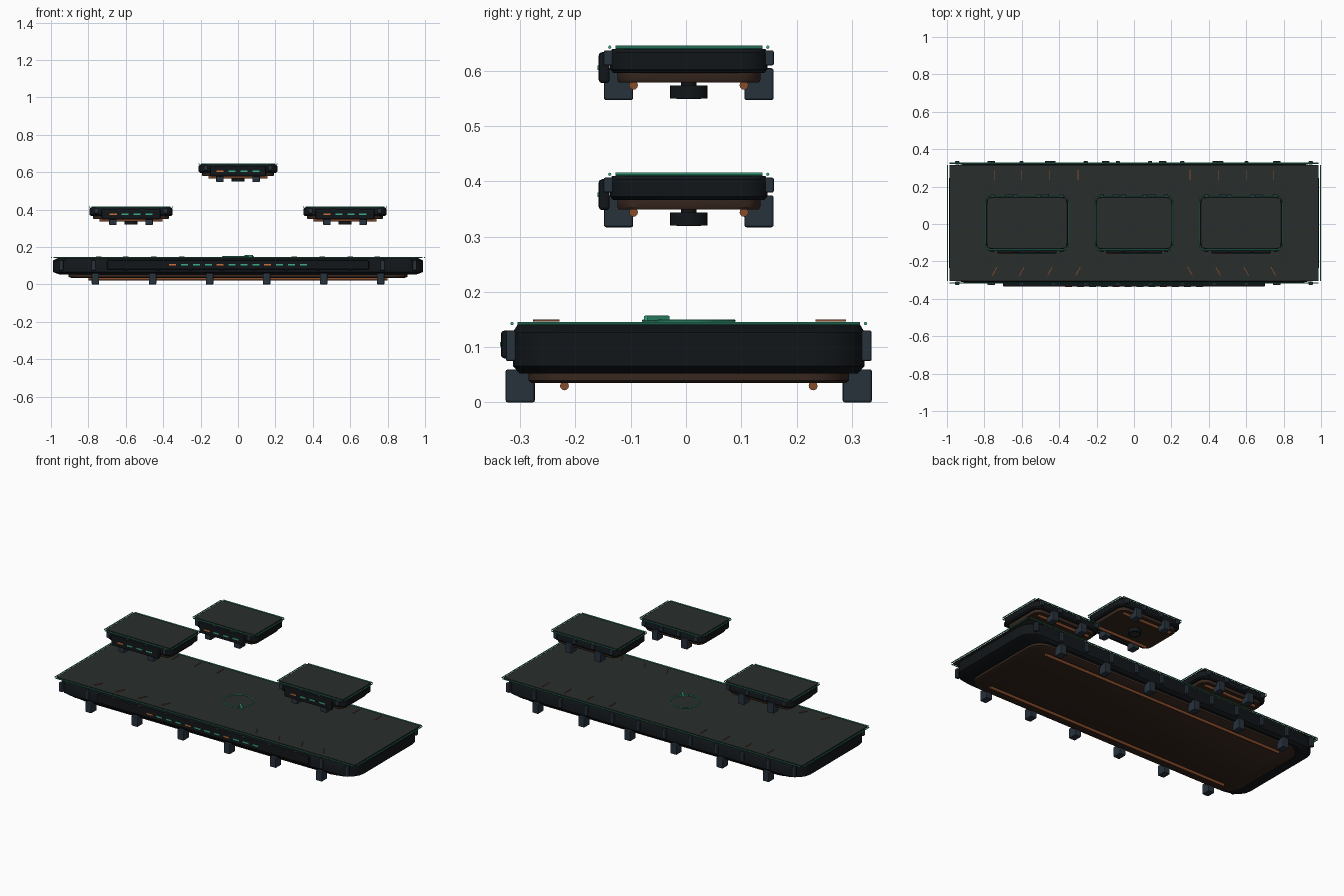
import bpy, bmesh, math
from mathutils import Vector

if "Cube" in bpy.data.objects:
    bpy.data.objects.remove(bpy.data.objects["Cube"])

CY = 0.005  # shared y centre of decks


def mat(name, rgb):
    m = bpy.data.materials.new(name)
    m.diffuse_color = (*rgb, 1)
    m.use_nodes = True
    m.node_tree.nodes["Principled BSDF"].inputs["Base Color"].default_value = m.diffuse_color
    return m


BODY = mat("black_shell", (0.006, 0.008, 0.010))
DECK = mat("deck_grey", (0.022, 0.027, 0.024))
TEAL = mat("teal_trim", (0.045, 0.42, 0.25))
COPPER = mat("copper", (0.25, 0.075, 0.025))
PAN = mat("brown_pan", (0.040, 0.021, 0.014))
STEEL = mat("blue_steel", (0.020, 0.031, 0.044))
ORANGE = mat("orange_light", (0.60, 0.16, 0.04))


def finish(bm, name, m, smooth=False):
    bmesh.ops.recalc_face_normals(bm, faces=bm.faces)
    me = bpy.data.meshes.new(name)
    bm.to_mesh(me)
    bm.free()
    ob = bpy.data.objects.new(name, me)
    bpy.context.collection.objects.link(ob)
    me.materials.append(m)
    if smooth:
        bpy.context.view_layer.objects.active = ob
        ob.select_set(True)
        bpy.ops.object.shade_smooth_by_angle(angle=math.radians(35))
        ob.select_set(False)
    return ob


def box(name, c, size, m, bevel=0, rot=0):
    bm = bmesh.new()
    bmesh.ops.create_cube(bm, size=1)
    for v in bm.verts:
        v.co = Vector((v.co.x * size[0], v.co.y * size[1], v.co.z * size[2]))
    if bevel:
        bmesh.ops.bevel(bm, geom=bm.edges[:], offset=bevel, segments=2,
                        affect='EDGES', profile=0.5)
    ob = finish(bm, name, m)
    ob.location, ob.rotation_euler.z = c, rot
    return ob


def cyl(name, c, r, length, m, axis='Z', n=12):
    bm = bmesh.new()
    bmesh.ops.create_cone(bm, cap_ends=True, segments=n, radius1=r, radius2=r, depth=length)
    ob = finish(bm, name, m, True)
    ob.location = c
    if axis == 'X':
        ob.rotation_euler.y = math.pi / 2
    if axis == 'Y':
        ob.rotation_euler.x = math.pi / 2
    return ob


def slab(name, cx, hx, hy, r, levels, m, segs=4):
    """Rounded rectangle lofted through (z, scale) levels."""
    outline = []
    for q, (sx, sy) in enumerate(((1, 1), (-1, 1), (-1, -1), (1, -1))):
        for i in range(segs + 1):
            a = (q + i / segs) * math.pi / 2
            outline.append((sx * (hx - r) + r * math.cos(a), sy * (hy - r) + r * math.sin(a)))
    bm = bmesh.new()
    rings = [[bm.verts.new((cx + x * s, CY + y * s, z)) for x, y in outline] for z, s in levels]
    for a, b in zip(rings, rings[1:]):
        for i in range(len(a)):
            j = (i + 1) % len(a)
            bm.faces.new((a[i], a[j], b[j], b[i]))
    bm.faces.new(rings[0])
    bm.faces.new(rings[-1])
    return finish(bm, name, m, True)


def platform(p, cx, z0, z1, hx, hy, r, legs, leg, leg_y, clips, clip_z, panel, leds, rod):
    """One deck unit: z0..z1 is the shell, everything else hangs on it."""
    h = z1 - z0
    slab(p + "_shell", cx, hx * 0.995, hy, r,
         [(z0, 0.955), (z0 + h * .16, 0.995), (z0 + h * .85, 0.995), (z1, 0.97)], BODY)
    slab(p + "_belly_pan", cx, hx, hy, r,
         [(z0 - 0.017, 0.89), (z0 - 0.012, 0.905), (z0 + 0.002, 0.905)], PAN)
    # deck plate and detached glowing edge rods
    dx, dy = hx - 0.013, hy - 0.010
    box(p + "_deck", (cx, CY, z1 + 0.003), (2 * dx, 2 * dy, 0.006), DECK)
    for s in (-1, 1):
        cyl(p + "_long_edge_light", (cx, CY + s * hy, z1 + 0.003), 0.003, 2 * dx, TEAL, 'X', 8)
        cyl(p + "_short_edge_light", (cx + s * (hx - 0.003), CY, z1 + 0.003), 0.003, 2 * dy, TEAL, 'Y', 8)
        # underside pipes
        cyl(p + "_under_pipe", (cx, CY + s * rod[0], z0 - 0.022), 0.008, 2 * rod[1], COPPER, 'X')
        # feet
        for x in legs:
            box(p + "_foot", (cx + x, CY + s * leg_y, leg[0] + leg[1] / 2),
                (0.04, 0.053, leg[1]), STEEL, 0.004)
        # side clips
        n, span = clips
        for i in range(n):
            x = cx - span + 2 * span * i / (n - 1)
            box(p + "_clip", (x, CY + s * (hy + 0.002), sum(clip_z) / 2),
                (0.022, 0.018, clip_z[1] - clip_z[0]), STEEL, 0.003)
    # front light panel
    pw, pz0, pz1, py = panel
    zc = (pz0 + pz1) / 2
    box(p + "_front_panel", (cx, py + 0.01, zc), (2 * pw, 0.02, pz1 - pz0), BODY, 0.006)
    for i in range(leds):
        x = cx + (i - (leds - 1) / 2) * 0.0635
        box(p + "_status_light", (x, py, zc), (0.038, 0.004, 0.008),
            ORANGE if i % 4 == 0 else TEAL)


# large base platform
platform("base", 0, 0.052, 0.14, 1.0, 0.32, 0.09,
         [-0.762 + 0.305 * i for i in range(6)], (0, 0.06), 0.305,
         (12, 0.945), (0.075, 0.13), (0.7, 0.08, 0.13, -0.335), 12, (0.225, 0.8))

# three floating platforms
for name, cx, dz, hx in (("left_float", -0.572, 0, 0.225),
                         ("right_float", 0.572, 0, 0.225),
                         ("top_float", 0, 0.23, 0.212)):
    platform(name, cx, 0.366 + dz, 0.41 + dz, hx, 0.143, 0.045,
             (-0.097, 0.097), (0.317 + dz, 0.058), 0.127,
             (4, hx - 0.04), (0.38 + dz, 0.407 + dz),
             (hx * 0.7, 0.348 + dz, 0.404 + dz, -0.158), 4, (0.1, hx * 0.75))
    # hover thruster below
    cyl(name + "_thruster", (cx, CY, 0.332 + dz), 0.034, 0.024, BODY, n=24)
    cyl(name + "_thruster_stem", (cx, CY, 0.347 + dz), 0.014, 0.012, BODY, n=16)
    cyl(name + "_thruster_glow", (cx, CY, 0.3205 + dz), 0.022, 0.002, DECK, n=24)

# ring marker and diagonal pointer on the base deck
bpy.ops.mesh.primitive_torus_add(major_radius=0.082, minor_radius=0.003, major_segments=48,
                                 minor_segments=6, location=(0, CY, 0.148))
ring = bpy.context.object
ring.name = "deck_ring"
ring.data.materials.append(TEAL)
box("deck_ring_pointer", (0.058, CY - 0.058, 0.152), (0.058, 0.010, 0.010), TEAL, 0.002, -math.pi / 4)

# thin copper marks near the long deck edges
for s in (-1, 1):
    for x in (0.3, 0.45, 0.6, 0.745):
        box("rear_deck_mark", (s * x, 0.262, 0.1485), (0.004, 0.056, 0.004), COPPER)
        box("front_deck_mark", (s * x, -0.253, 0.1485), (0.004, 0.052, 0.004), COPPER, 0, s * 0.5)
